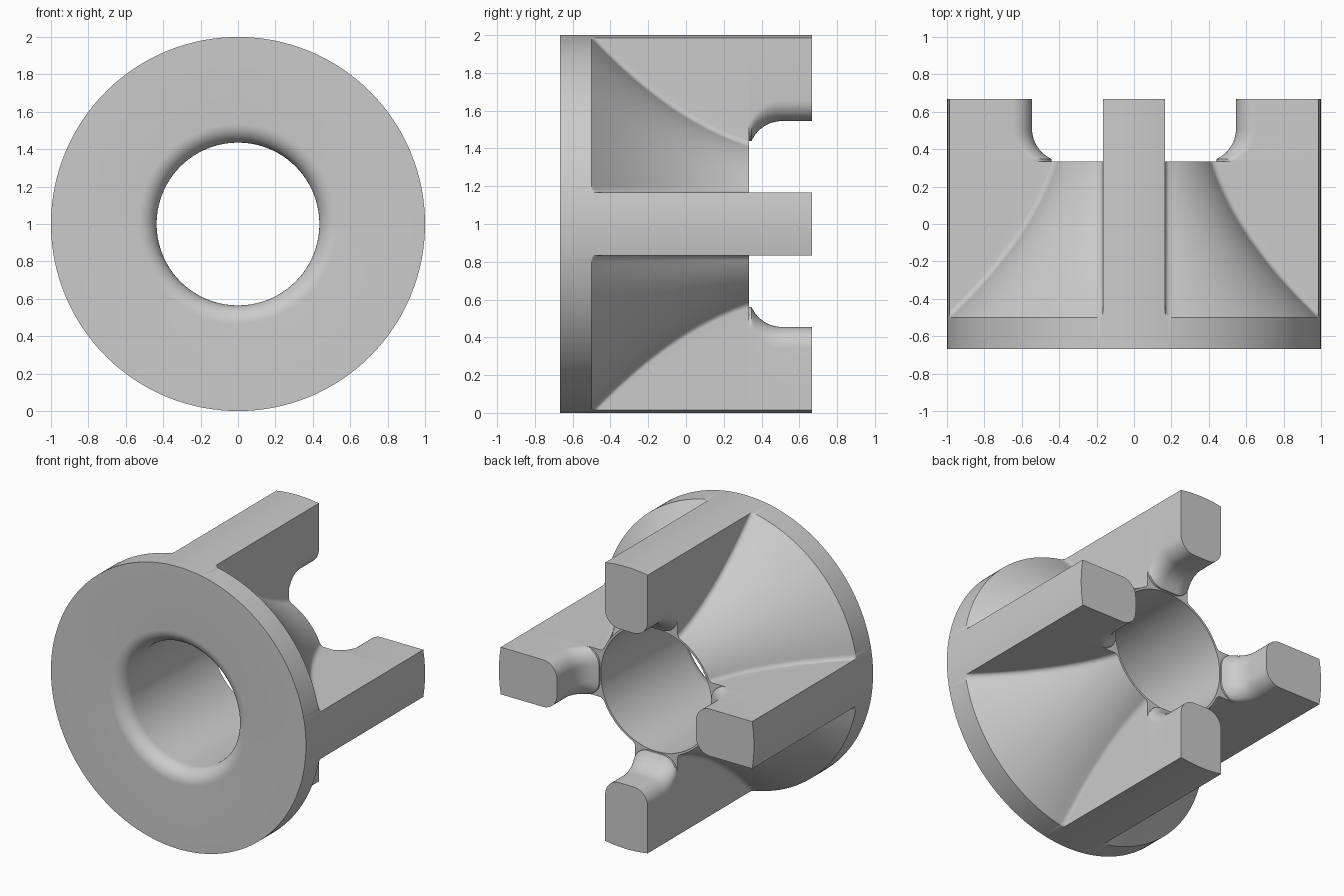
import bpy, bmesh, math
from math import sin, cos, sqrt, atan2, hypot, pi

old = bpy.data.objects.get("Cube")
if old:
    bpy.data.objects.remove(old, do_unlink=True)

grey = bpy.data.materials.new("plain grey")
grey.use_nodes = True
grey.diffuse_color = (0.6, 0.6, 0.6, 1)
grey.node_tree.nodes["Principled BSDF"].inputs["Base Color"].default_value = (0.6, 0.6, 0.6, 1)

FRONT, STEP, MOUTH, BACK = -0.667, -0.5, 0.333, 0.667
HALF = 0.167              # half width of an arm
EDGE = math.asin(HALF)    # angle of an arm's outer corner
CORNER = cos(EDGE)
HOLE, LIP = 0.435, 0.1
FILLET = 0.04


def arc(cx, cy, r, a0, a1, n):
    return [(cx + r * cos(a0 + (a1 - a0) * i / n), cy + r * sin(a0 + (a1 - a0) * i / n))
            for i in range(n + 1)]


def arm_top():
    """Outer arc of half an arm, from its middle to its corner."""
    return arc(0, 0, 1, pi / 2, pi / 2 - EDGE, 4)


def mirrored(half):
    return [(-u, v) for u, v in reversed(half[1:])] + half


def body_ring(r):
    """Cross-section of core plus four arms, blended by fillets, within radius 1."""
    cx = HALF + FILLET
    cz = sqrt((r + FILLET) ** 2 - cx ** 2)
    low = min(cz, CORNER)
    half = arm_top()
    half += [(HALF, CORNER + (low - CORNER) * i / 6) for i in range(1, 6)]
    half += arc(cx, cz, FILLET, pi, pi + atan2(cz, cx), 8)
    half += arc(0, 0, r, atan2(cz, cx), pi / 4, 12)[1:]
    kept = []
    for u, v in half:
        if hypot(u, v) > 1:
            a = max(atan2(u, v), EDGE)
            u, v = sin(a), cos(a)
        kept.append((u, v))
    ring = []
    for k in range(4):
        c, s = cos(k * pi / 2), sin(k * pi / 2)
        ring += [(u * c + v * s, v * c - u * s) for u, v in mirrored(kept)[:-1]]
    return ring


def loft(name, rings, closed=False, cap=False, turn=0):
    """Skin a list of (outline, y) rings."""
    bm = bmesh.new()
    c, s = cos(turn), sin(turn)
    rows = [[bm.verts.new((u * c + v * s, y, v * c - u * s + 1)) for u, v in ring]
            for ring, y in rings]
    pairs = list(zip(rows, rows[1:]))
    if closed:
        pairs.append((rows[-1], rows[0]))
    for a, b in pairs:
        n = len(a)
        for i in range(n):
            j = (i + 1) % n
            bm.faces.new((a[i], a[j], b[j], b[i]))
    if cap:
        bm.faces.new(rows[-1])
    bmesh.ops.remove_doubles(bm, verts=bm.verts, dist=0.00005)
    bmesh.ops.recalc_face_normals(bm, faces=bm.faces)
    mesh = bpy.data.meshes.new(name)
    bm.to_mesh(mesh)
    bm.free()
    mesh.materials.append(grey)
    ob = bpy.data.objects.new(name, mesh)
    bpy.context.collection.objects.link(ob)
    bpy.ops.object.select_all(action='DESELECT')
    ob.select_set(True)
    bpy.context.view_layer.objects.active = ob
    bpy.ops.object.shade_smooth_by_angle(angle=math.radians(32))


# Flange, concave cone and bore as one closed skin
rings = [(body_ring(1), FRONT)]
for i in range(37):
    t = (i / 36) ** 1.6
    rings.append((body_ring(1 - 0.862 * t + 0.312 * t * t), STEP + (MOUTH - STEP) * t))
angles = [atan2(u, v) for u, v in rings[-1][0]]


def bore_ring(r):
    return [(r * sin(a), r * cos(a)) for a in angles]


rings.append((bore_ring(HOLE), MOUTH))
for i in range(11):
    a = i / 10 * pi / 2
    rings.append((bore_ring(HOLE + LIP * (1 - cos(a))), FRONT + LIP * (1 - sin(a))))
loft("flanged_core", rings, closed=True)

# Four arms reaching past the core, hollowed to a rounded inner edge
ROUND, SWEEP, INNER = 0.11, 0.175, 0.545


def arm_ring(y):
    dip = max(0, MOUTH + SWEEP - y)
    a = max(HOLE + 0.005, INNER - SWEEP + sqrt(max(0, SWEEP ** 2 - dip ** 2)))
    half = arm_top() + arc(HALF - ROUND, a + ROUND, ROUND, 0, -pi / 2, 10) + [(0, a)]
    return mirrored(half)[:-1], y


levels = [MOUTH + SWEEP * (1 - cos(i / 16 * pi / 2)) for i in range(17)] + [BACK]
for k, side in enumerate(("top", "left", "bottom", "right")):
    loft(side + "_arm", [arm_ring(y) for y in levels], cap=True, turn=k * pi / 2)
